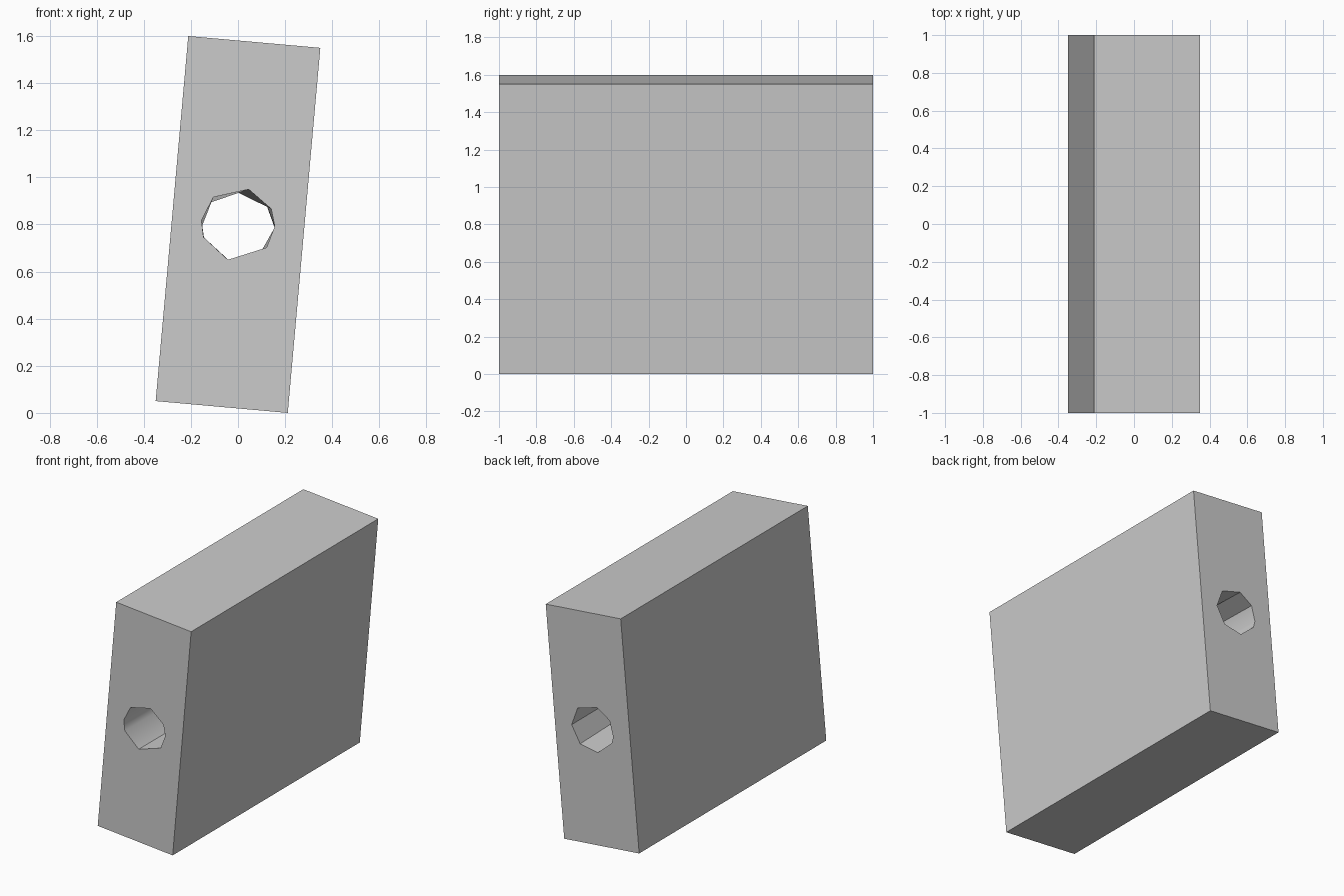
import bpy, bmesh
from math import sin, cos, radians

if "Cube" in bpy.data.objects:
    bpy.data.objects.remove(bpy.data.objects["Cube"])

WIDTH, HEIGHT, LENGTH, TILT = 0.563, 1.556, 2.0, radians(5.1)
CENTRE_Z, HOLE_RADIUS = 0.80, 0.156
# Uneven corner angles of the eight-sided hole at each end
HOLE_FRONT = (25, 73, 132, 173.5, 200, 254, 321, 357)
HOLE_BACK = (44.5, 102.5, 145, 185, 203, 255, 306, 355)

# Plain grey material
grey = bpy.data.materials.new("plain_grey")
grey.use_nodes = True
colour = (0.6, 0.6, 0.6, 1)
grey.diffuse_color = colour
grey.node_tree.nodes["Principled BSDF"].inputs["Base Color"].default_value = colour

bm = bmesh.new()


def ring(points, y):
    """Closed loop of edges in the plane at y."""
    verts = [bm.verts.new((x, y, CENTRE_Z + z)) for x, z in points]
    return verts, [bm.edges.new((a, b)) for a, b in zip(verts, verts[1:] + verts[:1])]


def wall(front, back, smooth):
    """Strip of faces joining two loops."""
    n = len(front)
    for i in range(n):
        j = (i + 1) % n
        bm.faces.new((front[i], front[j], back[j], back[i])).smooth = smooth


# Tilted rectangle and hole outlines at both ends
corners = [(sx * WIDTH / 2, sz * HEIGHT / 2) for sx, sz in ((-1, -1), (1, -1), (1, 1), (-1, 1))]
outline = [(x * cos(TILT) + z * sin(TILT), z * cos(TILT) - x * sin(TILT)) for x, z in corners]
outer, inner = [], []
for y, angles in ((-LENGTH / 2, HOLE_FRONT), (LENGTH / 2, HOLE_BACK)):
    hole = [(HOLE_RADIUS * cos(radians(a)), HOLE_RADIUS * sin(radians(a))) for a in angles]
    box_verts, box_edges = ring(outline, y)
    hole_verts, hole_edges = ring(hole, y)
    outer.append(box_verts)
    inner.append(hole_verts)
    # End face around the hole
    bmesh.ops.triangle_fill(bm, edges=box_edges + hole_edges, use_beauty=True)

# Block sides and the bore through it
wall(*outer, False)
wall(*inner, True)
bmesh.ops.recalc_face_normals(bm, faces=bm.faces)

mesh = bpy.data.meshes.new("bored_block")
bm.to_mesh(mesh)
bm.free()
mesh.materials.append(grey)
block = bpy.data.objects.new("bored_block", mesh)
bpy.context.collection.objects.link(block)

# Soft bore walls, crisp block edges
bpy.context.view_layer.objects.active = block
block.select_set(True)
bpy.ops.object.shade_smooth_by_angle(angle=radians(40))
